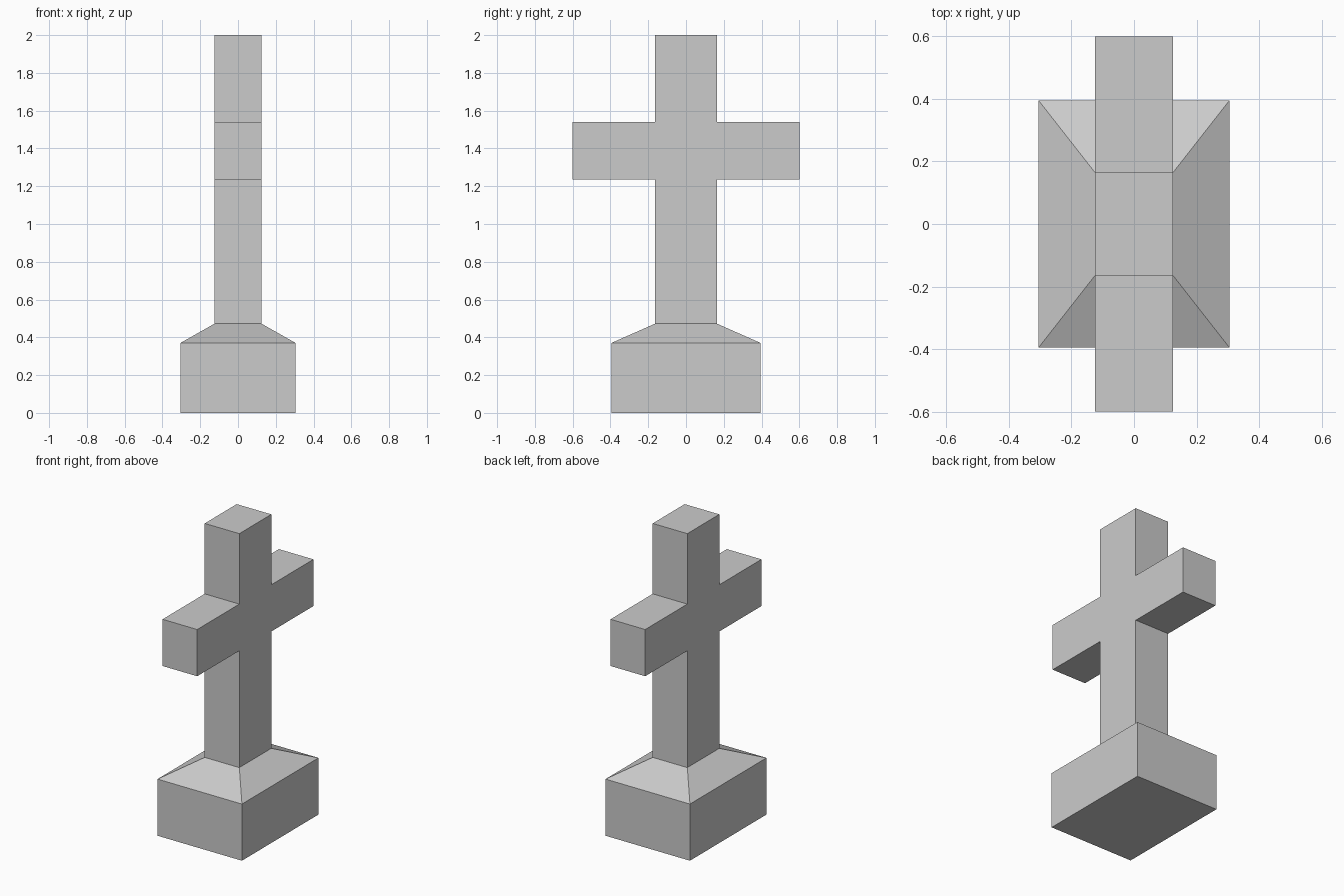
import bpy
import bmesh

cube = bpy.data.objects.get("Cube")
if cube:
    bpy.data.objects.remove(cube, do_unlink=True)

stone = bpy.data.materials.new("grey_stone")
stone.use_nodes = True
GREY = (0.6, 0.6, 0.6, 1.0)
stone.diffuse_color = GREY
stone.node_tree.nodes["Principled BSDF"].inputs["Base Color"].default_value = GREY

# Shared dimensions
SHAFT_X, SHAFT_Y = 0.125, 0.165      # half thickness and half width
ARM_Y = 0.6                          # half span of the crossbar
ARM_LOW, ARM_HIGH = 1.235, 1.54
PLINTH_X, PLINTH_Y = 0.305, 0.395
PLINTH_TOP, SHAFT_BASE, TOP = 0.37, 0.472, 2.0


def add_object(name, bm):
    bmesh.ops.recalc_face_normals(bm, faces=bm.faces)
    mesh = bpy.data.meshes.new(name)
    bm.to_mesh(mesh)
    bm.free()
    mesh.materials.append(stone)
    obj = bpy.data.objects.new(name, mesh)
    bpy.context.collection.objects.link(obj)


def bridge(bm, ring_a, ring_b):
    for i in range(len(ring_a)):
        j = (i + 1) % len(ring_a)
        bm.faces.new((ring_a[i], ring_a[j], ring_b[j], ring_b[i]))


# Plinth: block with sloped shoulders, open where the shaft rises from it
bm = bmesh.new()
rings = []
for hx, hy, z in ((PLINTH_X, PLINTH_Y, 0),
                  (PLINTH_X, PLINTH_Y, PLINTH_TOP),
                  (SHAFT_X, SHAFT_Y, SHAFT_BASE)):
    rings.append([bm.verts.new((sx * hx, sy * hy, z))
                  for sx, sy in ((-1, -1), (1, -1), (1, 1), (-1, 1))])
bm.faces.new(rings[0])
bridge(bm, rings[0], rings[1])
bridge(bm, rings[1], rings[2])
add_object("plinth", bm)

# Cross: mirrored outline extruded through its thickness
half = [(SHAFT_Y, SHAFT_BASE), (SHAFT_Y, ARM_LOW), (ARM_Y, ARM_LOW),
        (ARM_Y, ARM_HIGH), (SHAFT_Y, ARM_HIGH), (SHAFT_Y, TOP)]
outline = half + [(-y, z) for y, z in reversed(half)]
bm = bmesh.new()
sides = [[bm.verts.new((x, y, z)) for y, z in outline]
         for x in (-SHAFT_X, SHAFT_X)]
for side in sides:
    bm.faces.new(side)
bridge(bm, *sides)
# Remove the hidden face that meets the plinth
hidden = [f for f in bm.faces if all(v.co.z < SHAFT_BASE + 0.01 for v in f.verts)]
bmesh.ops.delete(bm, geom=hidden, context="FACES_ONLY")
add_object("cross", bm)
